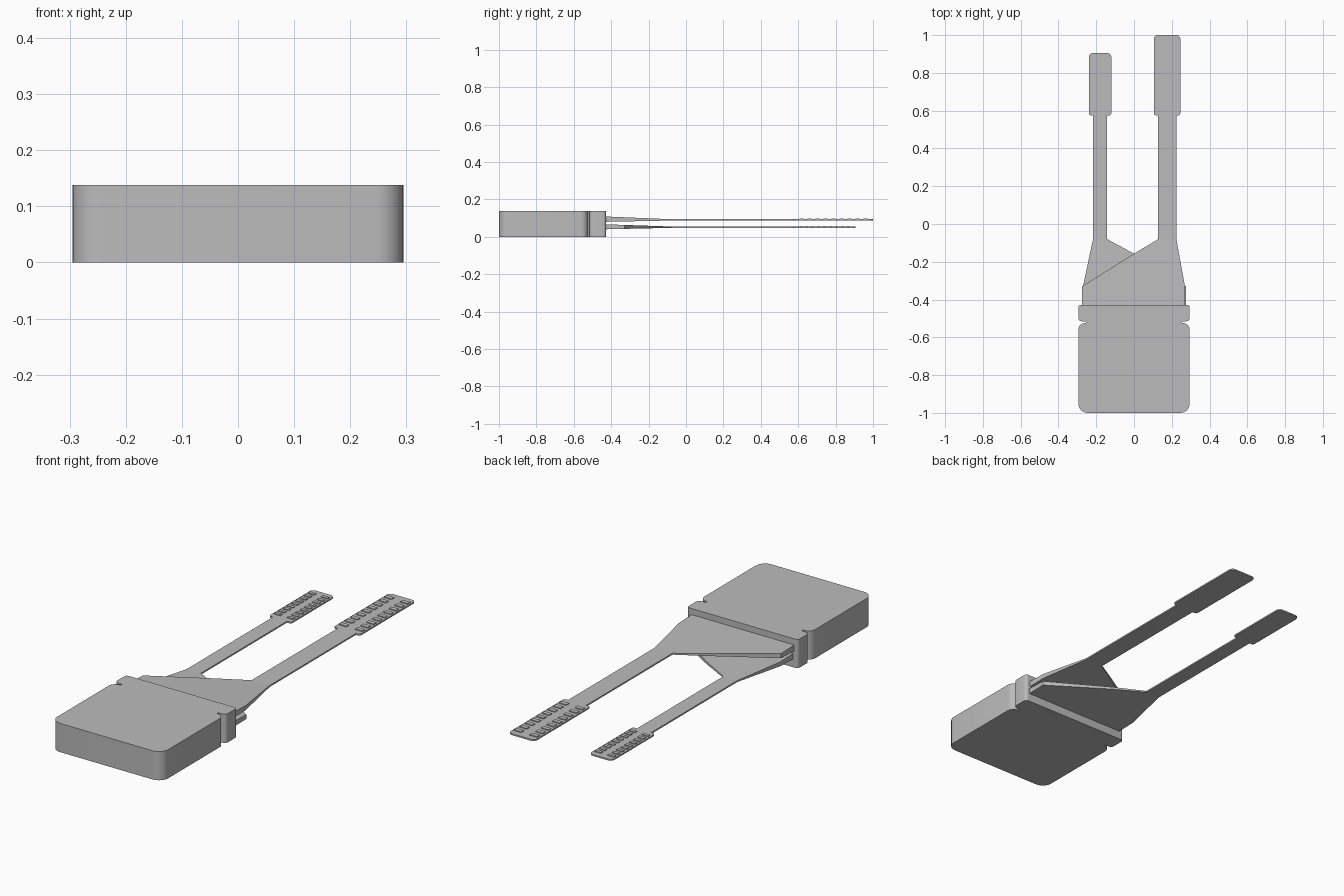
import bpy, bmesh, math
from mathutils import Vector

cube = bpy.data.objects.get("Cube")
if cube:
    bpy.data.objects.remove(cube)

grey = bpy.data.materials.new("plain grey")
grey.use_nodes = True
grey.diffuse_color = (0.5, 0.5, 0.5, 1)
grey.node_tree.nodes["Principled BSDF"].inputs["Base Color"].default_value = (0.5, 0.5, 0.5, 1)


def rounded(corners, steps=8):
    """Outline from (x, y, radius) right-angled corners."""
    pts = []
    for i, (x, y, r) in enumerate(corners):
        p = Vector((x, y))
        if r == 0:
            pts.append(p)
            continue
        u = (Vector(corners[i - 1][:2]) - p).normalized()
        v = (Vector(corners[(i + 1) % len(corners)][:2]) - p).normalized()
        for k in range(steps + 1):
            t = math.pi / 2 * k / steps
            pts.append(p + r * u * (1 - math.sin(t)) + r * v * (1 - math.cos(t)))
    return pts


def add_prism(bm, pts, low, high):
    """Extrude an outline between two height functions of y."""
    bottom = [bm.verts.new((x, y, low(y))) for x, y in pts]
    top = [bm.verts.new((x, y, high(y))) for x, y in pts]
    bm.faces.new(bottom)
    bm.faces.new(top)
    for i in range(len(pts)):
        bm.faces.new((bottom[i - 1], bottom[i], top[i], top[i - 1]))


def finish(bm, name):
    bmesh.ops.recalc_face_normals(bm, faces=bm.faces)
    mesh = bpy.data.meshes.new(name)
    bm.to_mesh(mesh)
    bm.free()
    mesh.materials.append(grey)
    obj = bpy.data.objects.new(name, mesh)
    bpy.context.collection.objects.link(obj)
    bpy.ops.object.select_all(action='DESELECT')
    obj.select_set(True)
    bpy.context.view_layer.objects.active = obj
    bpy.ops.object.shade_smooth_by_angle(angle=math.radians(30))


# Handle block with a notch on each side
half = [(0.295, -1, 0.05), (0.295, -0.525, 0.035), (0.255, -0.525, 0),
        (0.255, -0.515, 0), (0.295, -0.515, 0.018), (0.295, -0.428, 0.015)]
bm = bmesh.new()
add_prism(bm, rounded(half + [(-x, y, r) for x, y, r in reversed(half)]),
          lambda y: 0, lambda y: 0.138)
finish(bm, "handle_block")


def arm(name, side, inner, outer, pad_in, pad_out, tip, root_z, stem_z):
    bm = bmesh.new()
    root_y, stem_y, pad_y = -0.44, -0.08, 0.575

    def taper(i):
        return lambda y: root_z[i] + (stem_z[i] - root_z[i]) * (y - root_y) / (stem_y - root_y)

    # Wedge-shaped root
    root = [(-0.275, root_y), (0.27, root_y), (0.27, -0.33), (outer, stem_y),
            (inner, stem_y), (0, -0.157), (-0.275, -0.33)]
    add_prism(bm, [(side * x, y) for x, y in root], taper(0), taper(1))
    # Thin stem and wider rounded pad
    blade = [(inner, stem_y, 0), (outer, stem_y, 0), (outer, pad_y, 0),
             (pad_out, pad_y, 0.012), (pad_out, tip, 0.02),
             (pad_in, tip, 0.02), (pad_in, pad_y, 0.012), (inner, pad_y, 0)]
    add_prism(bm, [(side * p.x, p.y) for p in rounded(blade, 5)],
              lambda y: stem_z[0], lambda y: stem_z[1])
    # Two rows of grip ridges
    count = 9
    pitch = (tip - pad_y - 0.04) / count
    width = (pad_out - pad_in) * 0.28
    for x in (pad_in + 0.008, pad_out - 0.008 - width):
        for k in range(count):
            y = pad_y + 0.02 + pitch * (k + 0.25)
            ridge = [(x, y), (x + width, y), (x + width, y + pitch / 2), (x, y + pitch / 2)]
            add_prism(bm, [(side * a, b) for a, b in ridge],
                      lambda y: stem_z[1] - 0.001, lambda y: stem_z[1] + 0.004)
    finish(bm, name)


arm("upper_arm", 1, 0.128, 0.224, 0.105, 0.245, 1.0, (0.08, 0.109), (0.087, 0.094))
arm("lower_arm", -1, 0.142, 0.217, 0.12, 0.239, 0.905, (0.04, 0.067), (0.048, 0.055))
